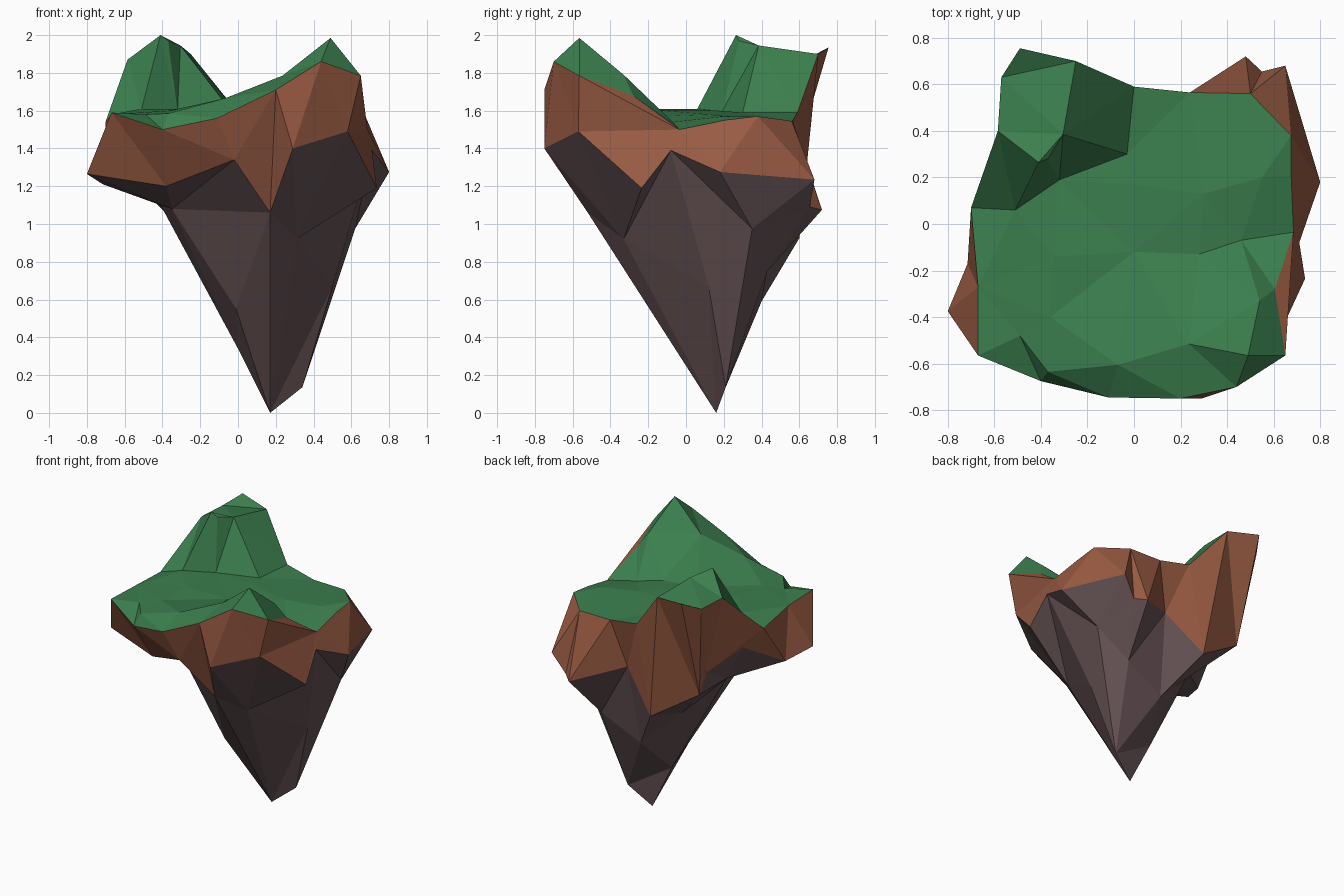
import bpy
from mathutils import Vector
from mathutils.geometry import delaunay_2d_cdt

if "Cube" in bpy.data.objects:
    bpy.data.objects.remove(bpy.data.objects["Cube"])


def material(name, rgb):
    m = bpy.data.materials.new(name)
    m.diffuse_color = (*rgb, 1)
    m.use_nodes = True
    m.node_tree.nodes["Principled BSDF"].inputs["Base Color"].default_value = m.diffuse_color
    return m


def part(name, verts, faces, mat):
    me = bpy.data.meshes.new(name)
    me.from_pydata([tuple(v) for v in verts], [], faces)
    me.materials.append(mat)
    me.update()
    ob = bpy.data.objects.new(name, me)
    bpy.context.collection.objects.link(ob)
    return ob


def bridge(up, low, pairs, a0, b0):
    """Join two closed rings; pairs[i] is the lower point under upper point i."""
    n, m, faces = len(up), len(low), []
    for i in range(n):
        k = (i + 1) % n
        a, b = pairs[i], pairs[k]
        steps = (b - a) % m
        to_b = (Vector(up[i]) - Vector(low[b])).length
        to_a = (Vector(up[k]) - Vector(low[a])).length
        apex, j = (i, b) if to_b < to_a else (k, a)
        faces += [(a0 + apex, b0 + (a + s) % m, b0 + (a + s + 1) % m) for s in range(steps)]
        faces.append((a0 + i, b0 + j, a0 + k))
    return faces


green = material("grass green", (0.044, 0.212, 0.076))
brown = material("soil brown", (0.32, 0.105, 0.056))
dark = material("dark rock", (0.13, 0.083, 0.088))

# rings run counter-clockwise from the front left corner
rim = [(-.67, -.565, 1.59), (-.40, -.675, 1.50), (-.11, -.745, 1.56), (.20, -.75, 1.71),
       (.44, -.70, 1.86), (.65, -.565, 1.785), (.605, -.28, 1.68), (.685, -.035, 1.50),
       (.675, .21, 1.55), (.675, .38, 1.57), (.50, .56, 1.545), (.24, .565, 1.547),
       (0, .59, 1.59), (-.25, .70, 1.90), (-.49, .755, 1.935), (-.57, .63, 1.87),
       (-.585, .40, 1.87), (-.70, .07, 1.545), (-.67, -.27, 1.58)]
soil_edge = [(-.80, -.375, 1.265), (-.38, -.48, 1.20), (-.02, -.67, 1.34), (.17, -.52, 1.06),
             (.29, -.75, 1.40), (.58, -.57, 1.49), (.735, -.235, 1.19), (.71, -.08, 1.39),
             (.80, .18, 1.275), (.65, .68, 1.235), (.55, .655, 1.09), (.48, .72, 1.075),
             (.14, .50, 1.195), (-.12, .60, .925), (-.48, .525, 1.155), (-.48, .44, 1.29),
             (-.60, .18, 1.415), (-.715, -.17, 1.21)]
rock_mid = [(-.35, -.16, 1.08), (-.01, -.145, .55), (.17, -.18, .53), (.31, -.33, .92),
            (.50, .12, .67), (.62, .35, .975), (.41, .43, .75), (.10, .40, .59),
            (-.15, .27, .83), (-.41, .10, 1.10)]
rock_tip = [(0, .17, .34), (.17, .16, 0), (.34, .21, .135)]

# soil band, with one small ledge on the right where the grass steps inward
outer = rim[:6] + rim[7:]
under = [0, 1, 2, 3, 4, 5, 7, 8, 9, 11, 11, 12, 13, 14, 14, 15, 16, 17]
n = len(outer)
faces = bridge(outer, soil_edge, under, 0, n)
faces.append((5, 6, n + len(soil_edge)))
part("soil_band", outer + soil_edge + [rim[6]], faces, brown)

# tapering rock
n, m = len(soil_edge), len(soil_edge) + len(rock_mid)
to_mid = [0, 0, 0, 2, 3, 3, 3, 4, 5, 5, 6, 6, 7, 8, 9, 9, 9, 0]
to_tip = [0, 1, 1, 1, 2, 2, 2, 2, 0, 0]
faces = bridge(soil_edge, rock_mid, to_mid, 0, n) + bridge(rock_mid, rock_tip, to_tip, n, m)
faces.append((m, m + 2, m + 1))
part("rock_base", soil_edge + rock_mid + rock_tip, faces, dark)

# grass: hill crest, hill foot, then front ridge and meadow
crest = [(-.41, .265, 2.0), (-.37, .28, 1.97), (-.305, .385, 1.945)]
foot = [(-.51, .06, 1.61), (-.345, -.14, 1.61), (-.32, .19, 1.595), (0, .17, 1.60),
        (-.03, .30, 1.59)]
ridge = [(-.37, -.635, 1.585), (-.07, -.605, 1.665), (.235, -.515, 1.785),
         (.49, -.565, 1.985), (.54, -.33, 1.79)]
meadow = [(-.49, -.48, 1.58), (-.36, -.40, 1.60), (.46, -.07, 1.54), (.28, -.13, 1.57),
          (0, -.12, 1.60), (.30, .13, 1.58), (.55, .20, 1.57)]
pts = rim + crest + foot + ridge + meadow
r = len(rim)
c, f, g = r, r + 3, r + 8
edges = [(i, (i + 1) % r) for i in range(r)]
edges += [(c, c + 1), (c + 1, c + 2), (c, 16), (c + 2, 13), (c, f), (c, f + 2),
          (c + 2, f + 2), (c + 2, f + 4), (f, 17), (f, f + 1), (f, f + 2), (f + 1, f + 2),
          (f + 2, f + 3), (f + 2, f + 4), (f + 3, f + 4), (f + 4, 12),
          (g, g + 1), (g + 1, g + 2), (g + 2, g + 3), (g + 3, g + 4)]
res = delaunay_2d_cdt([Vector(p[:2]) for p in pts], edges, [list(range(r))], 1, 1e-5)
verts = [(v.x, v.y, pts[o[0]][2] if o else 1.6) for v, o in zip(res[0], res[3])]
part("grass_top", verts, [tuple(t) for t in res[2]], green)
